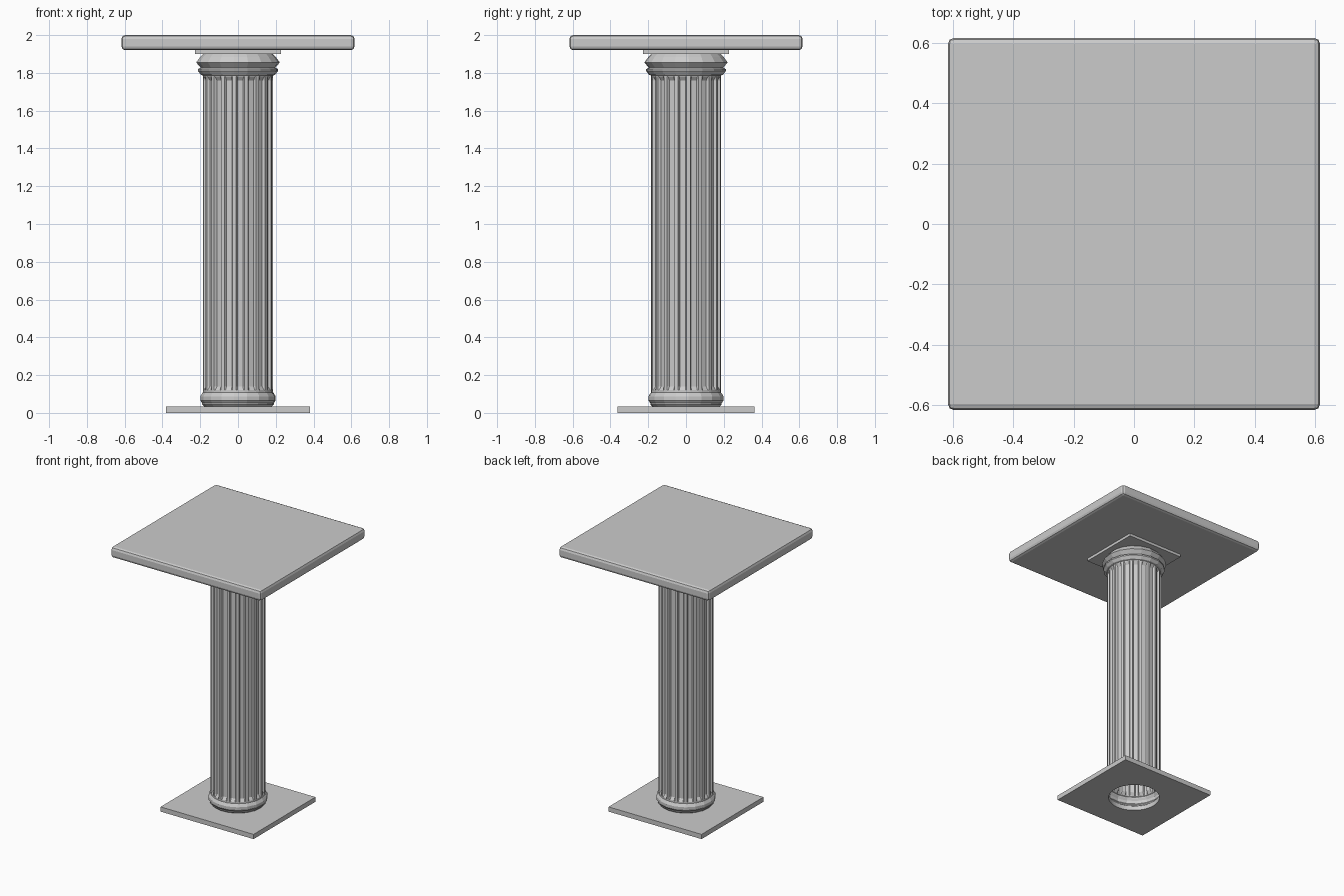
import bpy, bmesh
from math import cos, sin, radians, tau

if "Cube" in bpy.data.objects:
    bpy.data.objects.remove(bpy.data.objects["Cube"])

FLUTES = 18
PHASE = radians(-96)


def add_object(name, bm, recalc=True):
    if recalc:
        bmesh.ops.recalc_face_normals(bm, faces=bm.faces)
    me = bpy.data.meshes.new(name)
    bm.to_mesh(me)
    bm.free()
    ob = bpy.data.objects.new(name, me)
    bpy.context.collection.objects.link(ob)
    return ob


def box(name, hx, hy, z0, z1, bevel=0.0, segments=2):
    bm = bmesh.new()
    bmesh.ops.create_cube(bm, size=1)
    for v in bm.verts:
        v.co = (v.co.x * 2 * hx, v.co.y * 2 * hy, z0 if v.co.z < 0 else z1)
    ob = add_object(name, bm)
    if bevel:
        mod = ob.modifiers.new("rounded_edges", 'BEVEL')
        mod.width = bevel
        mod.segments = segments
    return ob


def loft(bm, rings):
    n = len(rings[0])
    vs = [[bm.verts.new(p) for p in ring] for ring in rings]
    for a, b in zip(vs, vs[1:]):
        for i in range(n):
            j = (i + 1) % n
            bm.faces.new((a[i], a[j], b[j], b[i]))


def lathe(name, profile, sides=FLUTES):
    bm = bmesh.new()
    loft(bm, [[(r * cos(PHASE + tau * i / sides), r * sin(PHASE + tau * i / sides), z)
               for i in range(sides)] for r, z in profile])
    return add_object(name, bm, False)


# Fluted shaft: narrow ribs with grooves that close at both ends
def flute_ring(z, outer, inner):
    pts = []
    for i in range(FLUTES):
        for offset, r in ((-3, outer), (3, outer), (5, inner), (15, inner)):
            a = PHASE + tau * i / FLUTES + radians(offset)
            pts.append((r * cos(a), r * sin(a), z))
    return pts


bm = bmesh.new()
loft(bm, [flute_ring(*ring) for ring in (
    (0.10, 0.185, 0.184), (0.12, 0.185, 0.184), (0.14, 0.185, 0.170),
    (1.76, 0.185, 0.170), (1.78, 0.185, 0.184), (1.80, 0.185, 0.184))])
add_object("fluted_shaft", bm, False)

# Rounded foot ring and capital mouldings
lathe("foot_ring", [(0.175, 0.03), (0.19, 0.045), (0.19, 0.052), (0.20, 0.065),
                    (0.20, 0.088), (0.19, 0.104), (0.182, 0.112)])
lathe("capital", [(0.183, 1.785), (0.197, 1.79), (0.212, 1.81), (0.212, 1.82),
                  (0.198, 1.828), (0.222, 1.855), (0.20, 1.885), (0.185, 1.90)])

# Base plate with an open round hole under the hollow shaft
bm = bmesh.new()
n = 72
rings = []
for square, z in ((False, 0.035), (True, 0.035), (True, 0.0), (False, 0.0), (False, 0.035)):
    ring = []
    for i in range(n):
        c, s = cos(tau * i / n), sin(tau * i / n)
        if square:
            m = max(abs(c), abs(s))
            ring.append((0.382 * c / m, 0.363 * s / m, z))
        else:
            ring.append((0.175 * c, 0.175 * s, z))
    rings.append(ring)
loft(bm, rings)
bmesh.ops.remove_doubles(bm, verts=bm.verts, dist=0.0001)
add_object("base_plate", bm)

# Thin plate and table slab on top
box("capital_plate", 0.228, 0.228, 1.90, 1.921)
box("top_slab", 0.617, 0.617, 1.92, 2.0, 0.02)
